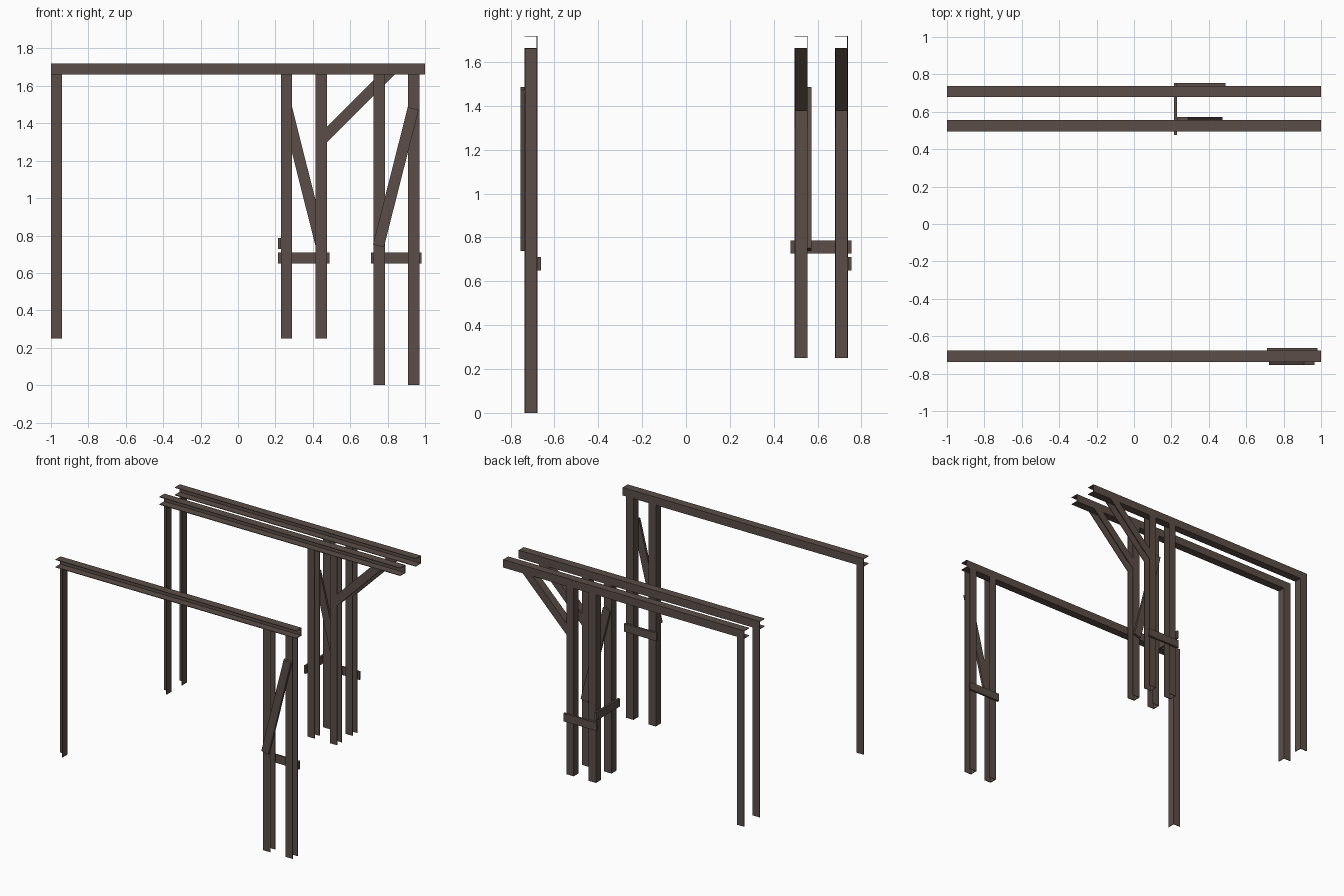
import bpy, bmesh, math
from mathutils import Vector

cube = bpy.data.objects.get("Cube")
if cube:
    bpy.data.objects.remove(cube, do_unlink=True)

steel = bpy.data.materials.new("dark brown steel")
steel.use_nodes = True
COLOR = (0.105, 0.076, 0.064, 1)
steel.diffuse_color = COLOR
steel.node_tree.nodes["Principled BSDF"].inputs["Base Color"].default_value = COLOR

S = 0.06        # section size
H = S / 2
T = 0.004       # sheet thickness
TOP, UNDER = 1.72, 1.66
FRONT, INNER, REAR = -0.707, 0.525, 0.709


def extrude(name, points, offset):
    """Extrude a closed planar outline along a vector."""
    bm = bmesh.new()
    face = bm.faces.new([bm.verts.new(p) for p in points])
    new = bmesh.ops.extrude_face_region(bm, geom=[face])["geom"]
    bmesh.ops.translate(bm, vec=Vector(offset),
                        verts=[v for v in new if isinstance(v, bmesh.types.BMVert)])
    bmesh.ops.recalc_face_normals(bm, faces=bm.faces)
    mesh = bpy.data.meshes.new(name)
    bm.to_mesh(mesh)
    bm.free()
    mesh.materials.append(steel)
    obj = bpy.data.objects.new(name, mesh)
    bpy.context.collection.objects.link(obj)
    return obj


def plate(name, x, y, z):
    """Box between three coordinate ranges."""
    pts = [(x[0], y[0], z[0]), (x[1], y[0], z[0]), (x[1], y[1], z[0]), (x[0], y[1], z[0])]
    return extrude(name, pts, (0, 0, z[1] - z[0]))


def diagonal(name, a, b, y0, y1):
    """Flat bar between two xz points."""
    a, b = Vector((a[0], y0, a[1])), Vector((b[0], y0, b[1]))
    d = (b - a).normalized()
    side = Vector((d.z, 0, -d.x)) * H
    return extrude(name, [a - side, a + side, b + side, b - side], (0, y1 - y0, 0))


# Channel and angle outlines around a centre
CHANNEL = [(-H, -H), (H, -H), (H, T - H), (T - H, T - H),
           (T - H, H - T), (H, H - T), (H, H), (-H, H)]
ANGLE = [(-H, H), (H, H), (H, -H), (H - T, -H), (H - T, H - T), (-H, H - T)]


def post(name, outline, x, y, bottom):
    extrude(name, [(x + u, y + v, bottom) for u, v in outline], (0, 0, UNDER - bottom))


# Top beams: channels open to the front, each with one end post
for row, y in (("front", FRONT), ("inner", INNER), ("rear", REAR)):
    extrude(row + "_beam", [(-1, y - u, TOP - H + v) for u, v in CHANNEL], (2, 0, 0))
    post(row + "_end_post", ANGLE, H - 1, y, 0.25)

# Front pair of posts
for i, x in enumerate((0.755, 0.94)):
    post(f"front_post_{i + 1}", CHANNEL, x, FRONT, 0)

# Rear cluster of posts with sloping knee braces
for row, y in (("inner", INNER), ("rear", REAR)):
    for i, x in enumerate((0.26, 0.445)):
        post(f"{row}_post_{i + 1}", CHANNEL, x, y, 0.25)
    x0, z0, depth = 0.475, 1.297, S * math.sqrt(2)
    skin = T * math.sqrt(2)
    rise = UNDER - z0

    def slanted(low, high):
        return [(x0, y - H, z0 + low), (x0 + rise - low, y - H, UNDER),
                (x0 + rise - high, y - H, UNDER), (x0, y - H, z0 + high)]

    extrude(row + "_knee_brace_back", slanted(depth - skin, depth), (0, S, 0))
    for side, shift in (("front", 0), ("rear", S - T)):
        cheek = extrude(f"{row}_knee_brace_{side}_side", slanted(0, depth - skin), (0, T, 0))
        cheek.location.y = shift

# Flat diagonal bars
diagonal("front_diagonal_bar", (0.751, 0.745), (0.937, 1.48), -0.755, FRONT - H)
diagonal("inner_diagonal_bar", (0.445, 0.745), (0.26, 1.48), INNER + H, 0.572)

# Flat horizontal ties
plate("front_tie", (0.71, 0.98), (FRONT + H, -0.662), (0.65, 0.71))
plate("rear_tie", (0.215, 0.49), (REAR + H, 0.755), (0.65, 0.71))
plate("cross_tie", (0.215, 0.23), (0.477, 0.755), (0.727, 0.787))
